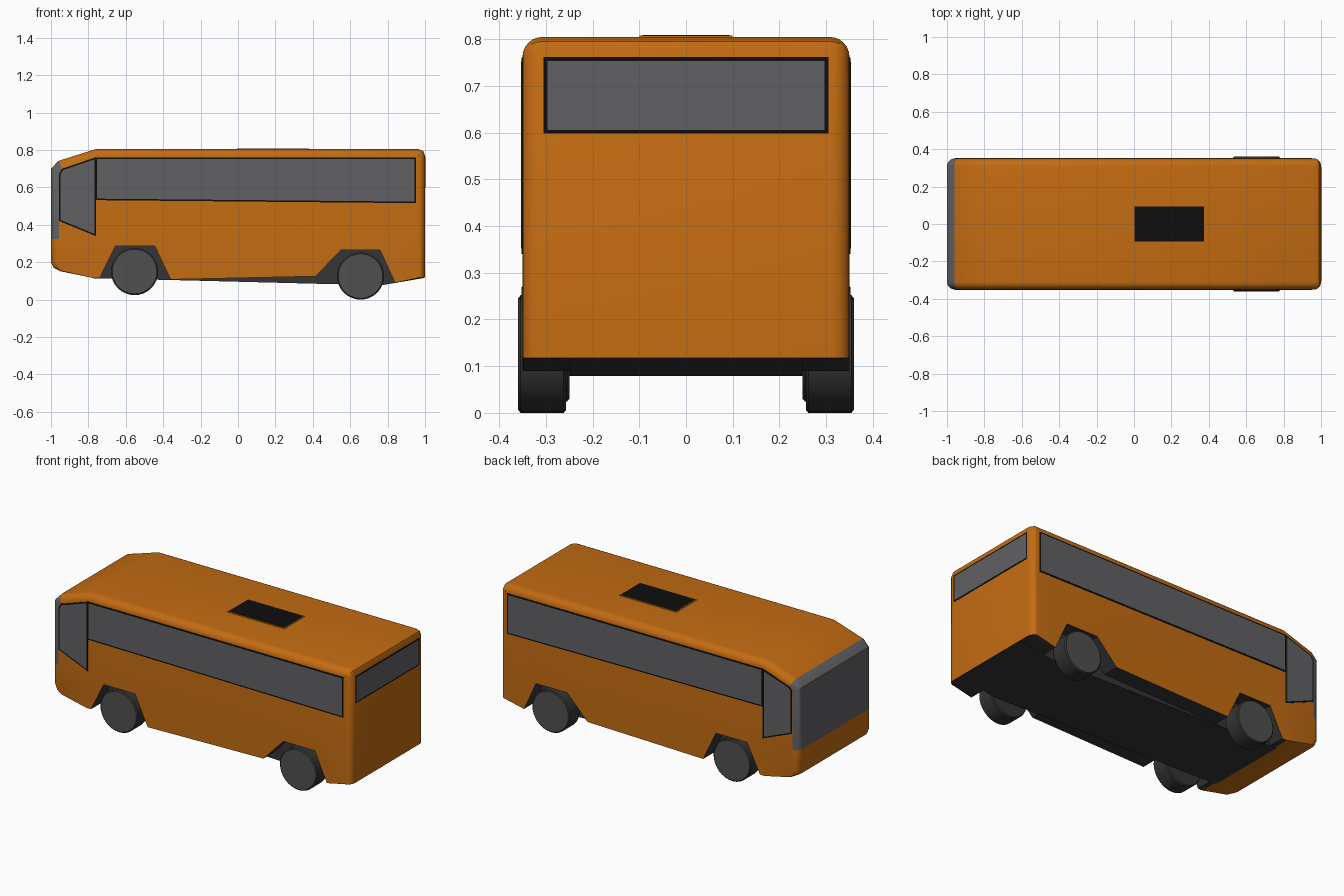
import bpy, bmesh, math

if "Cube" in bpy.data.objects:
    bpy.data.objects.remove(bpy.data.objects["Cube"])

def material(name, rgb):
    m = bpy.data.materials.new(name)
    m.diffuse_color = (*rgb, 1)
    m.use_nodes = True
    m.node_tree.nodes["Principled BSDF"].inputs["Base Color"].default_value = m.diffuse_color
    return m

ORANGE = material("orange paint", (0.55, 0.15, 0.006))
GLASS = material("tinted glass", (0.12, 0.12, 0.13))
DARK = material("dark underside", (0.035, 0.035, 0.035))
BLACK = material("black trim", (0.004, 0.004, 0.004))
HUB = material("wheel grey", (0.08, 0.08, 0.08))

def make(name, verts, faces, mats, indices=None, smooth=False):
    me = bpy.data.meshes.new(name)
    me.from_pydata(verts, [], faces)
    for m in mats:
        me.materials.append(m)
    if indices:
        for p, i in zip(me.polygons, indices):
            p.material_index = i
    bm = bmesh.new()
    bm.from_mesh(me)
    bmesh.ops.recalc_face_normals(bm, faces=bm.faces)
    bm.to_mesh(me)
    bm.free()
    ob = bpy.data.objects.new(name, me)
    bpy.context.collection.objects.link(ob)
    if smooth:
        bpy.ops.object.select_all(action='DESELECT')
        bpy.context.view_layer.objects.active = ob
        ob.select_set(True)
        bpy.ops.object.shade_smooth_by_angle(angle=math.radians(32))
    return ob

def prism(name, lower, upper, mats):
    """Solid between two matching 3D outlines."""
    n = len(lower)
    faces = [tuple(range(n)), tuple(range(n, 2 * n))]
    faces += [(i, (i + 1) % n, n + (i + 1) % n, n + i) for i in range(n)]
    return make(name, lower + upper, faces, mats)

def inset(pts, d):
    """Move every edge of a 2D outline inward by d."""
    n = len(pts)
    area = sum(pts[i - 1][0] * pts[i][1] - pts[i][0] * pts[i - 1][1] for i in range(n))
    s = 1 if area > 0 else -1
    out = []
    for i in range(n):
        normals = []
        for a, b in ((pts[i - 1], pts[i]), (pts[i], pts[(i + 1) % n])):
            dx, dy = b[0] - a[0], b[1] - a[1]
            l = math.hypot(dx, dy)
            normals.append((-dy * s / l, dx * s / l))
        (ax, ay), (bx, by) = normals
        k = d / (1 + ax * bx + ay * by)
        out.append((pts[i][0] + (ax + bx) * k, pts[i][1] + (ay + by) * k))
    return out

def window(name, pts, place):
    """Black frame with a slightly raised pane; place(u, v, height) -> 3D."""
    for part, outline, h, mat in (("frame", pts, 0.002, BLACK),
                                  ("glass", inset(pts, 0.008), 0.003, GLASS)):
        prism(f"{name}_{part}", [place(u, v, -0.004) for u, v in outline],
              [place(u, v, h) for u, v in outline], [mat])

# Body: side profile (x, z, rounding in x, rounding in z) lofted across y
W, R = 0.35, 0.042
profile = [
    (-1, 0.20, 1, 0), (-1, 0.325, 1, 0), (-1, 0.70, 1, -0.5), (-0.96, 0.742, 0.5, -1),
    (-0.76, 0.805, 0, -1), (0.965, 0.805, 0, -1), (0.99, 0.795, -0.7, -0.8),
    (1, 0.77, -0.8, -0.3), (1, 0.118, -0.8, 0),
    (0.84, 0.09, 0, 0), (0.76, 0.265, 0, 0), (0.55, 0.265, 0, 0), (0.415, 0.125, 0, 0),
    (-0.36, 0.108, 0, 0), (-0.445, 0.287, 0, 0), (-0.655, 0.287, 0, 0), (-0.74, 0.115, 0, 0),
    (-0.77, 0.115, 0, 0), (-0.95, 0.152, 0.3, 0), (-0.985, 0.17, 0.8, 0)]
angles = [math.radians(90 * i / 6) for i in range(7)]
half = [(W - R + R * math.sin(a), R * (1 - math.cos(a))) for a in angles]
rings = [(-y, o) for y, o in reversed(half)] + half
n = len(profile)
verts = [(x + dx * o, y, z + dz * o) for y, o in rings for x, z, dx, dz in profile]
faces, idx = [], []
for r in range(len(rings) - 1):
    for i in range(n):
        j = (i + 1) % n
        faces.append((r * n + i, r * n + j, (r + 1) * n + j, (r + 1) * n + i))
        idx.append(1 if i in (1, 2) else 2 if 8 <= i <= 16 else 0)
last = (len(rings) - 1) * n
faces += [tuple(range(n)), tuple(range(last, last + n))]
idx += [0, 0]
make("bus_body", verts, faces, [ORANGE, GLASS, DARK], idx, smooth=True)

# Underbody pan, also closes the inner side of the wheel wells
pan = [(-0.96, 0.165), (-0.77, 0.114), (-0.36, 0.105), (0.5, 0.083), (0.78, 0.079),
       (0.995, 0.116), (0.995, 0.2), (0.9, 0.32), (-0.9, 0.32), (-0.96, 0.2)]
prism("underbody", [(x, -0.25, z) for x, z in pan], [(x, 0.25, z) for x, z in pan], [DARK])

# Side windows on both sides
long_pane = [(-0.762, 0.532), (0.952, 0.516), (0.952, 0.761), (-0.762, 0.761)]
cab_pane = [(-0.956, 0.42), (-0.76, 0.34), (-0.76, 0.761), (-0.94, 0.70), (-0.956, 0.675)]
for side, s in (("left", 1), ("right", -1)):
    place = lambda u, v, h: (u, s * (W + h), v)
    window(f"{side}_side_window", long_pane, place)
    window(f"{side}_cab_window", cab_pane, place)

# Rear window
window("rear_window", [(-0.305, 0.598), (0.305, 0.598), (0.305, 0.762), (-0.305, 0.762)],
       lambda u, v, h: (1 + h * 0.6, u, v))

# Roof hatch: painted rim with black panel
hatch = [(-0.005, -0.1), (0.38, -0.1), (0.38, 0.1), (-0.005, 0.1)]
for name, pts, top, mat in (("hatch_rim", hatch, 0.808, ORANGE),
                            ("hatch_panel", inset(hatch, 0.007), 0.809, BLACK)):
    prism(name, [(x, y, 0.80) for x, y in pts], [(x, y, top) for x, y in pts], [mat])

# Wheels: dark tyre with a lighter, bevelled outer disc
def wheel(name, x, z, inner, outer, s):
    steps, seg = [(inner, 0.120), (inner + 0.005, 0.126), (outer - 0.006, 0.126),
                  (outer, 0.119)], 32
    vs = [(x + r * math.cos(2 * math.pi * k / seg), s * y, z + r * math.sin(2 * math.pi * k / seg))
          for y, r in steps for k in range(seg)]
    fs = [(a * seg + k, a * seg + (k + 1) % seg, (a + 1) * seg + (k + 1) % seg, (a + 1) * seg + k)
          for a in range(3) for k in range(seg)]
    fs += [tuple(range(seg)), tuple(range(3 * seg, 4 * seg))]
    make(name, vs, fs, [DARK, HUB], [0] * (3 * seg + 1) + [1], smooth=True)

for side, s in (("left", 1), ("right", -1)):
    wheel(f"front_{side}_wheel", -0.553, 0.15, 0.25, 0.352, s)
    wheel(f"rear_{side}_wheel", 0.655, 0.126, 0.257, 0.36, s)
